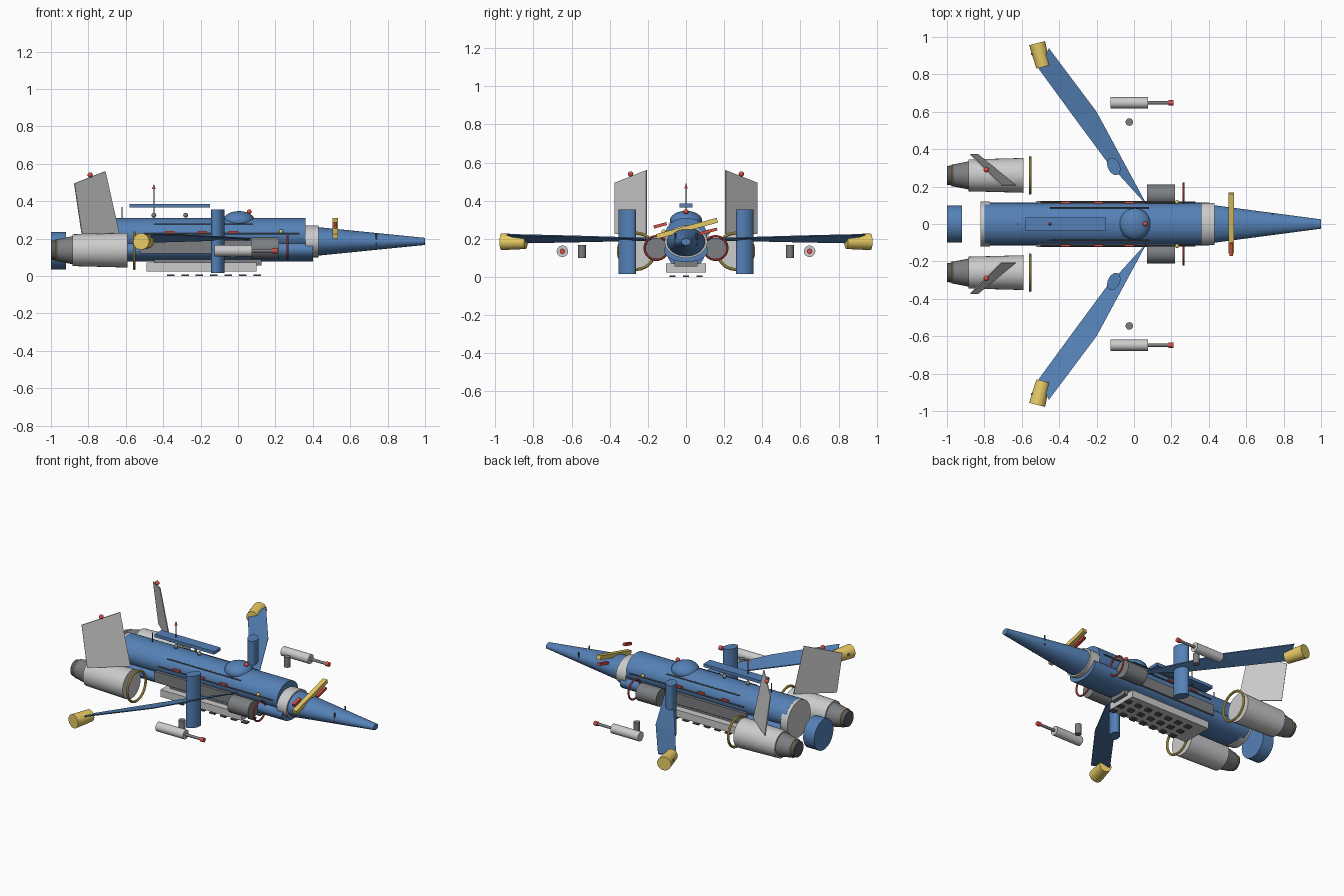
import bpy, bmesh, math
from mathutils import Vector

if "Cube" in bpy.data.objects:
    bpy.data.objects.remove(bpy.data.objects["Cube"])

def material(name, col):
    m = bpy.data.materials.new(name)
    m.diffuse_color = (*col, 1)
    m.use_nodes = True
    m.node_tree.nodes["Principled BSDF"].inputs["Base Color"].default_value = m.diffuse_color
    return m

BLUE = material("blue_paint", (0.09, 0.22, 0.47))
YELLOW = material("yellow_paint", (0.80, 0.60, 0.13))
RED = material("red_paint", (0.72, 0.08, 0.06))
DARK = material("dark_metal", (0.10, 0.10, 0.11))
STEEL = material("steel", (0.20, 0.21, 0.22))

def finish(o, name, mat, smooth=True):
    o.name = name
    if mat:
        o.data.materials.append(mat)
    if smooth:
        bpy.ops.object.shade_smooth_by_angle(angle=math.radians(35))
    return o

def tube(name, a, b, r1, r2=None, mat=None, sy=1, n=32):
    """Cylinder or cone from a to b; sy squashes it along its local y."""
    a, b = Vector(a), Vector(b)
    d = b - a
    bpy.ops.mesh.primitive_cone_add(vertices=n, radius1=r1, radius2=r1 if r2 is None else r2,
                                    depth=d.length, location=(a + b) / 2)
    o = bpy.context.object
    o.scale.y = sy
    o.rotation_euler = d.to_track_quat('Z', 'Y').to_euler()
    return finish(o, name, mat)

def hull(name, x0, x1, z, ry, rz, mat, taper=1):
    """Elliptical body along x."""
    bpy.ops.mesh.primitive_cone_add(vertices=40, radius1=1, radius2=taper, depth=x1 - x0,
                                    location=((x0 + x1) / 2, 0, z), rotation=(0, math.pi / 2, 0))
    o = bpy.context.object
    o.scale = (rz, ry, 1)
    return finish(o, name, mat)

def box(name, lo, hi, mat=None, rx=0):
    lo, hi = Vector(lo), Vector(hi)
    bpy.ops.mesh.primitive_cube_add(size=1, location=(lo + hi) / 2, rotation=(rx, 0, 0))
    o = bpy.context.object
    o.scale = hi - lo
    return finish(o, name, mat, False)

def ball(name, p, r, mat):
    bpy.ops.mesh.primitive_uv_sphere_add(segments=24, ring_count=12, location=p)
    o = bpy.context.object
    o.scale = r if isinstance(r, tuple) else (r, r, r)
    return finish(o, name, mat)

def ring(name, p, R, r, mat):
    bpy.ops.mesh.primitive_torus_add(major_radius=R, minor_radius=r, major_segments=40,
                                     minor_segments=10, location=p, rotation=(0, math.pi / 2, 0))
    return finish(bpy.context.object, name, mat)

def plate(name, pts, offset, mat=None):
    """Thin panel: outline swept both ways by the offset vector."""
    bm = bmesh.new()
    off = Vector(offset)
    top = [bm.verts.new(Vector(p) + off) for p in pts]
    low = [bm.verts.new(Vector(p) - off) for p in pts]
    bm.faces.new(top)
    bm.faces.new(low[::-1])
    for i in range(len(pts)):
        j = (i + 1) % len(pts)
        bm.faces.new((top[i], low[i], low[j], top[j]))
    bmesh.ops.recalc_face_normals(bm, faces=bm.faces)
    me = bpy.data.meshes.new(name)
    bm.to_mesh(me)
    bm.free()
    o = bpy.data.objects.new(name, me)
    bpy.context.collection.objects.link(o)
    if mat:
        me.materials.append(mat)
    return o

# fuselage, collars and nose
hull("lower_fuselage", -0.80, 0.40, 0.14, 0.115, 0.062, BLUE)
hull("upper_fuselage", -0.80, 0.36, 0.22, 0.11, 0.09, BLUE)
hull("rear_collar", -0.82, -0.77, 0.19, 0.12, 0.12, None)
hull("nose_collar", 0.36, 0.43, 0.185, 0.112, 0.085, None)
hull("nose_cone", 0.43, 1.0, 0.185, 0.1, 0.076, BLUE, 0.25)
tube("tail_drum", (-1, 0, 0.135), (-0.92, 0, 0.135), 0.1, mat=BLUE)

# canopy and dorsal details
ball("canopy", (0.005, 0, 0.295), (0.085, 0.085, 0.052), BLUE)
ball("canopy_light", (0.06, 0, 0.343), 0.013, RED)
box("dorsal_plate", (-0.58, -0.035, 0.365), (-0.15, 0.035, 0.385), BLUE)
tube("mast", (-0.45, 0, 0.30), (-0.45, 0, 0.47), 0.003, n=8, mat=DARK)
tube("mast_tip", (-0.45, 0, 0.465), (-0.45, 0, 0.49), 0.009, 0.001, RED, n=12)
for x in (-0.45, -0.28):
    ball("dorsal_stud", (x, 0, 0.325), 0.013, STEEL)
tube("rear_whip", (-0.62, 0, 0.30), (-0.62, 0, 0.37), 0.003, n=8, mat=DARK)

# nose crossbar, tilted
tilt = math.radians(15)
box("nose_crossbar", (0.505, -0.16, 0.242), (0.535, 0.17, 0.268), YELLOW, tilt)
box("crossbar_light_a", (0.51, -0.17, 0.263), (0.53, -0.10, 0.279), RED, tilt)
box("crossbar_light_b", (0.51, 0.07, 0.232), (0.53, 0.165, 0.247), RED, tilt)

# belly tray and tiles
box("belly_tray", (-0.49, -0.105, 0.025), (0.10, 0.105, 0.072))
box("belly_mount", (-0.45, -0.06, 0.055), (0.125, 0.06, 0.09), STEEL)
for i in range(7):
    for y in (-0.07, 0, 0.07):
        x = -0.36 + i * 0.077
        box("belly_tile", (x - 0.02, y - 0.016, 0), (x + 0.02, y + 0.016, 0.008), DARK)

for s in (-1, 1):
    # engine pod with nozzle
    y, z = 0.26 * s, 0.138
    tube("engine", (-0.885, y, z), (-0.59, y, z), 0.085, 0.093)
    tube("nozzle_cone", (-0.97, y, z), (-0.885, y, z), 0.058, 0.075, STEEL)
    tube("exhaust", (-1.0, y, z), (-0.965, y, z), 0.05, 0.055, DARK)
    ring("nozzle_band", (-0.972, y, z), 0.056, 0.004, YELLOW)
    ring("engine_hoop", (-0.555, y, z - 0.003), 0.095, 0.008, YELLOW)

    # tail fin
    plate("tail_fin", [(-0.875, 0.372 * s, 0.495), (-0.71, 0.207 * s, 0.56),
                       (-0.635, 0.207 * s, 0.225), (-0.835, 0.372 * s, 0.225)],
          (0.002, 0.002 * s, 0))
    ball("fin_light", (-0.79, 0.29 * s, 0.54), 0.014, RED)

    # swept twisted wing with tip pod
    plate("inner_wing", [(0.07, 0.10 * s, 0.20), (-0.20, 0.60 * s, 0.215),
                         (-0.32, 0.57 * s, 0.185), (-0.15, 0.34 * s, 0.19),
                         (0.05, 0.12 * s, 0.195)], (0, 0, 0.003), BLUE)
    plate("outer_wing", [(-0.20, 0.60 * s, 0.215), (-0.455, 0.94 * s, 0.223),
                         (-0.51, 0.83 * s, 0.18), (-0.32, 0.57 * s, 0.185)],
          (0, 0, 0.003), BLUE)
    tube("wingtip_pod", (-0.485, 0.84 * s, 0.185), (-0.518, 0.967 * s, 0.185),
         0.038, 0.044, YELLOW)
    ball("pod_stud", (-0.54, 0.91 * s, 0.19), 0.01, DARK)

    # upright oval pylon
    bpy.ops.mesh.primitive_cylinder_add(vertices=32, radius=1, depth=0.34,
                                        location=(-0.108, 0.308 * s, 0.185),
                                        rotation=(0, 0, math.radians(25 * s)))
    bpy.context.object.scale = (0.032, 0.049, 1)
    finish(bpy.context.object, "pylon", BLUE)

    # side gun
    y, z = 0.648 * s, 0.135
    tube("gun_body", (-0.125, y, z), (0.075, y, z), 0.03)
    tube("gun_barrel", (0.075, y, z), (0.19, y, z), 0.009, mat=STEEL, n=16)
    tube("gun_muzzle", (0.185, y, z), (0.21, y, z), 0.014, mat=RED, n=16)
    tube("gun_post", (-0.025, 0.545 * s, 0.10), (-0.025, 0.545 * s, 0.167), 0.02, mat=STEEL)

    # intake, hoop and side panel
    tube("intake", (0.07, 0.155 * s, 0.15), (0.22, 0.155 * s, 0.15), 0.056, mat=STEEL)
    ring("intake_hoop", (0.265, 0.155 * s, 0.152), 0.062, 0.006, RED)
    ya, yb = sorted((0.09 * s, 0.122 * s))
    box("side_panel", (-0.52, ya, 0.12), (0.07, yb, 0.19), STEEL)

    # rails and small lights
    for y, z, x0, x1 in ((0.116, 0.225, -0.50, 0.33), (0.088, 0.278, -0.45, 0.08)):
        tube("side_rail", (x0, y * s, z), (x1, y * s, z), 0.004, mat=DARK, n=8)
    for x in (-0.365, -0.19, -0.025):
        box("side_light", (x - 0.025, 0.115 * s - 0.006, 0.23),
            (x + 0.025, 0.115 * s + 0.006, 0.24), RED)
    ball("side_marker", (0.23, 0.118 * s, 0.238), 0.011, YELLOW)
    tube("nose_pin", (0.74, 0.055 * s, 0.165), (0.74, 0.055 * s, 0.23), 0.004, mat=DARK, n=8)
